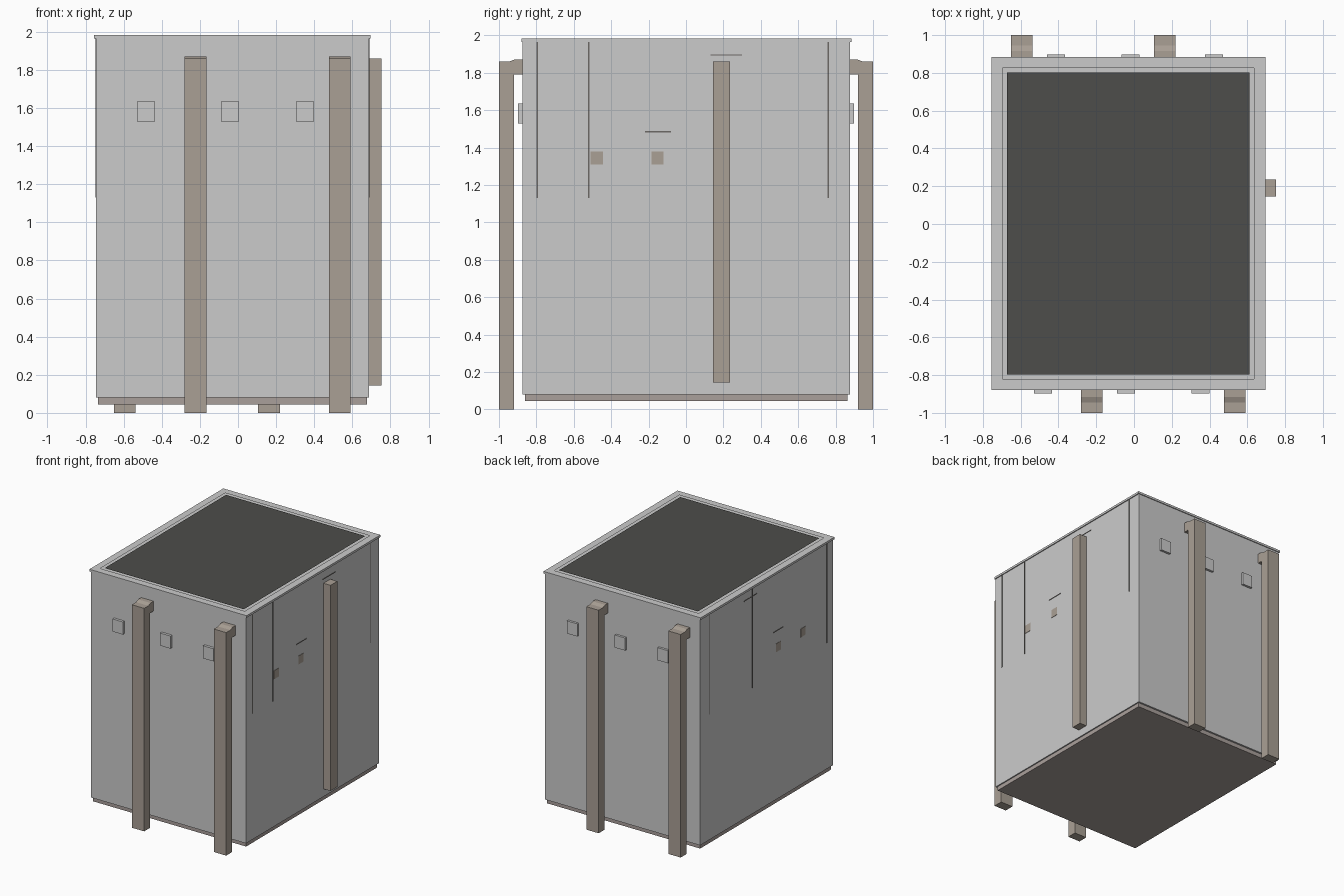
import bpy, bmesh
from math import pi
from mathutils import Matrix

if "Cube" in bpy.data.objects:
    bpy.data.objects.remove(bpy.data.objects["Cube"])

CX = -0.03   # body centre in x; fittings repeat by a half turn about it


def material(name, rgb):
    m = bpy.data.materials.new(name)
    m.diffuse_color = (*rgb, 1)
    m.use_nodes = True
    m.node_tree.nodes["Principled BSDF"].inputs["Base Color"].default_value = m.diffuse_color
    return m


DARK = material("dark_grille", (0.075, 0.075, 0.07))
WARM = material("weathered_pipe", (0.40, 0.35, 0.30))
BASE = material("dusty_base", (0.40, 0.35, 0.33))
STAIN = material("stain", (0.15, 0.14, 0.13))


def finish(name, bm, mat=None, turn=False):
    if turn:
        bm.transform(Matrix.Translation((CX, 0, 0)) @ Matrix.Rotation(pi, 4, 'Z')
                     @ Matrix.Translation((-CX, 0, 0)))
    bmesh.ops.recalc_face_normals(bm, faces=bm.faces)
    me = bpy.data.meshes.new(name)
    bm.to_mesh(me)
    bm.free()
    ob = bpy.data.objects.new(name, me)
    bpy.context.collection.objects.link(ob)
    if mat:
        me.materials.append(mat)
    return ob


def box_mesh(x, y, z):
    bm = bmesh.new()
    bmesh.ops.create_cube(bm, size=1)
    for v in bm.verts:
        v.co = [a + (b - a) * (c + 0.5) for (a, b), c in zip((x, y, z), v.co)]
    return bm


def box(name, x, y, z, mat=None, turn=False):
    return finish(name, box_mesh(x, y, z), mat, turn)


# cabinet and recessed base
box("cabinet_body", (-0.745, 0.687), (-0.875, 0.878), (0.08, 1.965))
box("base_plate", (-0.735, 0.677), (-0.86, 0.863), (0.045, 0.08), BASE)

# top rim with a flush dark panel
bm = box_mesh((-0.755, 0.695), (-0.88, 0.885), (1.965, 1.983))
bm.normal_update()
top = max(bm.faces, key=lambda f: f.calc_center_median().z)
bmesh.ops.inset_region(bm, faces=[top], thickness=0.083)
bmesh.ops.delete(bm, geom=[top], context='FACES_ONLY')
finish("top_rim", bm)
bm = bmesh.new()
bm.faces.new([bm.verts.new((x, y, 1.983)) for x, y in
              ((-0.672, -0.797), (0.612, -0.797), (0.612, 0.802), (-0.672, 0.802))])
finish("top_panel", bm, DARK)

# drain pipe profile in (y, z), with a short elbow into the wall
PIPE = [(-1, 0), (-1, 1.86), (-0.945, 1.86), (-0.915, 1.872), (-0.875, 1.872),
        (-0.875, 1.79), (-0.92, 1.79), (-0.92, 0)]


def pipe(name, x0, x1, turn):
    bm = bmesh.new()
    face = bm.faces.new([bm.verts.new((x0, y, z)) for y, z in PIPE])
    ext = bmesh.ops.extrude_face_region(bm, geom=[face], use_keep_orig=True)
    bmesh.ops.translate(bm, vec=(x1 - x0, 0, 0),
                        verts=[g for g in ext["geom"] if isinstance(g, bmesh.types.BMVert)])
    finish(name, bm, WARM, turn)


# front and back pipes and square wall plates
for turn, side in ((False, "front"), (True, "back")):
    for x in (-0.28, 0.477):
        pipe(side + "_pipe", x, x + 0.114, turn)
    for x in (-0.53, -0.09, 0.305):
        box(side + "_wall_plate", (x, x + 0.095), (-0.897, -0.875), (1.53, 1.635), None, turn)

# single straight pipe on the right wall
box("right_pipe", (0.687, 0.752), (0.145, 0.235), (0.145, 1.86), WARM)

# thin drips, small squares and scratches on both side walls
for side, x, drips in (("right", (0.687, 0.690), (-0.795, -0.52, 0.76)),
                       ("left", (-0.748, -0.745), (0.76, 0.19, -0.795))):
    for y in drips:
        box(side + "_drip", x, (y - 0.004, y + 0.004), (1.13, 1.965), STAIN)
    for y in (-0.51, -0.185):
        box(side + "_small_plate", x, (y, y + 0.065), (1.31, 1.38), WARM)
    for y0, y1, z in ((0.13, 0.30, 1.895), (-0.22, -0.08, 1.485)):
        box(side + "_scratch", x, (y0, y1), (z - 0.003, z + 0.003), STAIN)
